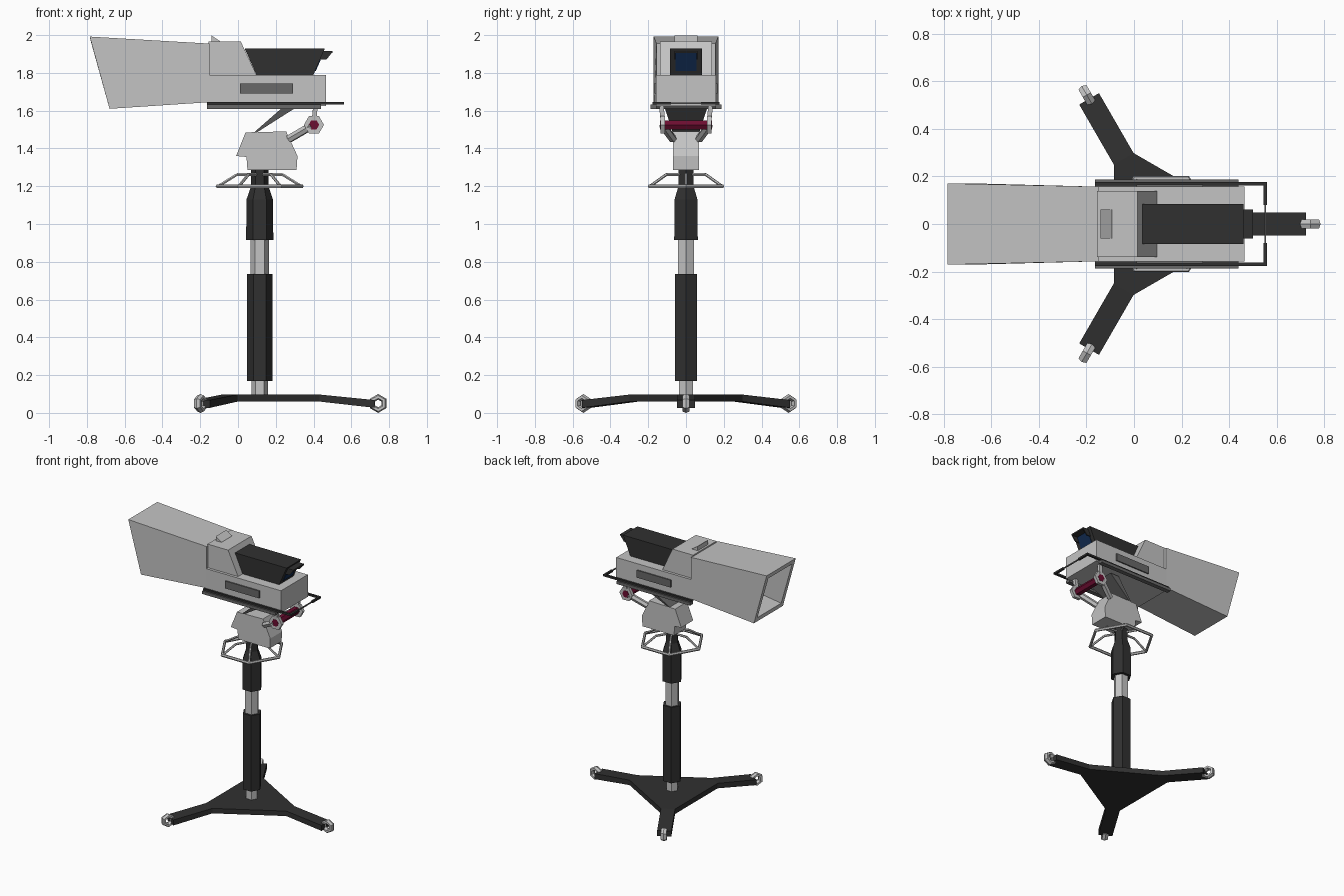
import bpy, bmesh
from math import pi, sin, cos, radians
from mathutils import Vector

cube = bpy.data.objects.get("Cube")
if cube:
    bpy.data.objects.remove(cube, do_unlink=True)


def material(name, r, g, b):
    m = bpy.data.materials.new(name)
    m.use_nodes = True
    m.diffuse_color = (r, g, b, 1)
    m.node_tree.nodes["Principled BSDF"].inputs["Base Color"].default_value = (r, g, b, 1)
    return m


LIGHT = material("light grey", 0.55, 0.55, 0.55)
MID = material("mid grey", 0.14, 0.14, 0.14)
BLACK = material("soft black", 0.03, 0.03, 0.03)
GLASS = material("dark blue glass", 0.006, 0.025, 0.085)
RED = material("dark red", 0.15, 0.004, 0.03)

CX = 0.115  # column axis


def loft(name, loops, mat, caps=(True, True)):
    """Skin a list of equal-length point loops."""
    bm = bmesh.new()
    rings = [[bm.verts.new(p) for p in loop] for loop in loops]
    n = len(rings[0])
    for a, b in zip(rings, rings[1:]):
        for i in range(n):
            j = (i + 1) % n
            bm.faces.new((a[i], a[j], b[j], b[i]))
    if caps[0]:
        bm.faces.new(rings[0])
    if caps[1]:
        bm.faces.new(rings[-1])
    bmesh.ops.recalc_face_normals(bm, faces=bm.faces)
    mesh = bpy.data.meshes.new(name)
    bm.to_mesh(mesh)
    bm.free()
    mesh.materials.append(mat)
    ob = bpy.data.objects.new(name, mesh)
    bpy.context.collection.objects.link(ob)
    return ob


def prism(name, xz, y0, y1, mat):
    return loft(name, [[(x, y, z) for x, z in xz] for y in (y0, y1)], mat)


def box(name, x0, x1, y0, y1, z0, z1, mat):
    return prism(name, [(x0, z0), (x1, z0), (x1, z1), (x0, z1)], y0, y1, mat)


def hex_stack(name, levels, mat):
    """Six-sided column from (height, radius) pairs."""
    loops = [[(CX + r * cos(k * pi / 3), r * sin(k * pi / 3), z) for k in range(6)]
             for z, r in levels]
    return loft(name, loops, mat)


def rod(name, a, b, r, mat, sides=6):
    a, b = Vector(a), Vector(b)
    q = (b - a).to_track_quat('Z', 'Y')
    loops = [[p + q @ Vector((r * cos(k * 2 * pi / sides), r * sin(k * 2 * pi / sides), 0))
              for k in range(sides)] for p in (a, b)]
    return loft(name, loops, mat)


def hex_ring(name, loc, rot, major, minor, mat, stretch=1):
    bpy.ops.mesh.primitive_torus_add(location=loc, rotation=rot, major_segments=6,
                                     minor_segments=6, major_radius=major, minor_radius=minor)
    ob = bpy.context.object
    ob.name = name
    ob.scale.z = stretch
    ob.data.materials.append(mat)


# Base: hub plate, three drooping legs and castors
hub = []
for k in range(3):
    a = k * 2 * pi / 3
    d, s = Vector((cos(a), sin(a), 0)), Vector((-sin(a), cos(a), 0))
    c = Vector((CX, 0, 0))
    hub += [c + d * 0.317 - s * 0.048, c + d * 0.317 + s * 0.048]
    loops = []
    for r, z0, z1 in ((0.317, 0.06, 0.097), (0.608, 0.027, 0.068)):
        loops.append([c + d * r + s * w + Vector((0, 0, z))
                      for w, z in ((-0.048, z0), (0.048, z0), (0.048, z1), (-0.048, z1))])
    loft(f"leg_{k + 1}", loops, BLACK)
    hex_ring(f"castor_{k + 1}", c + d * 0.627 + Vector((0, 0, 0.05)),
             (0, pi / 2, a + pi / 2), 0.035, 0.015, LIGHT, 1.5)
loft("base_hub", [[p + Vector((0, 0, z)) for p in hub] for z in (0.06, 0.097)], BLACK)

# Telescopic column
hex_stack("column_foot", [(0.09, 0.043), (0.175, 0.043)], LIGHT)
hex_stack("column_lower", [(0.17, 0.067), (0.735, 0.067)], BLACK)
hex_stack("column_middle", [(0.73, 0.05), (0.92, 0.05)], LIGHT)
hex_stack("column_upper", [(0.915, 0.072), (1.13, 0.07), (1.2, 0.046), (1.29, 0.046)], BLACK)

# Steering wheel around the column
hex_ring("steering_ring", (CX, 0, 1.2), (0, 0, 0), 0.222, 0.011, LIGHT)
for k in range(6):
    a = k * pi / 3
    pts = [(CX + r * cos(a), r * sin(a), z) for r, z in ((0.04, 1.262), (0.12, 1.262), (0.22, 1.2))]
    rod(f"wheel_spoke_inner_{k + 1}", pts[0], pts[1], 0.008, LIGHT)
    rod(f"wheel_spoke_outer_{k + 1}", pts[1], pts[2], 0.008, LIGHT)

# Pan and tilt head
prism("pan_head", [(0.05, 1.285), (0.31, 1.285), (0.315, 1.36), (0.255, 1.49),
                   (0.04, 1.485), (-0.01, 1.36), (0.045, 1.355)], -0.07, 0.07, LIGHT)
loft("tilt_plate", [[(0.085, w, 1.485), (0.1, w, 1.485), (0.3, w * 1.6, 1.612), (0.23, w * 1.6, 1.612)]
                    for w in (-0.07, 0.07)], MID)
rod("tilt_bar", (0.402, -0.137, 1.525), (0.402, 0.137, 1.525), 0.028, RED)
for side, s in (("left", 1), ("right", -1)):
    rod(f"tilt_joint_{side}", (0.402, s * 0.112, 1.525), (0.402, s * 0.135, 1.525), 0.053, LIGHT)
    rod(f"tilt_arm_{side}", (0.27, s * 0.07, 1.45), (0.39, s * 0.122, 1.52), 0.022, LIGHT)
    rod(f"tilt_strut_{side}", (0.402, s * 0.122, 1.54), (0.41, s * 0.13, 1.625), 0.017, LIGHT, 4)

# Camera body
box("body_lower", -0.155, 0.465, -0.158, 0.158, 1.625, 1.79, LIGHT)
prism("body_upper", [(-0.155, 1.785), (0.1, 1.785), (0.015, 1.965), (-0.155, 1.965)],
      -0.138, 0.138, LIGHT)
prism("top_wedge", [(-0.14, 1.96), (-0.09, 1.96), (-0.095, 1.968), (-0.14, 1.998)],
      -0.062, 0.062, LIGHT)
for side, s in (("left", 1), ("right", -1)):
    box(f"side_panel_{side}", 0.01, 0.29, s * 0.15, s * 0.167, 1.69, 1.745, MID)
    box(f"rail_{side}", -0.165, 0.44, s * 0.155, s * 0.188, 1.61, 1.632, MID)
    box(f"handle_arm_{side}", -0.165, 0.56, s * 0.162, s * 0.177, 1.632, 1.646, BLACK)
    box(f"handle_grip_{side}", 0.545, 0.56, s * 0.08, s * 0.177, 1.632, 1.646, BLACK)
box("handle_middle", 0.549, 0.556, -0.08, 0.08, 1.635, 1.643, MID)


# Lens hood with open slanted mouth and recessed glass
def frame(xt, xb, w, z0, z1):
    return [(xb, -w, z0), (xb, w, z0), (xt, w, z1), (xt, -w, z1)]


recess = frame(-0.56, -0.51, 0.13, 1.675, 1.925)
loft("lens_hood", [frame(-0.15, -0.15, 0.157, 1.645, 1.955), frame(-0.785, -0.68, 0.171, 1.61, 1.992),
                   frame(-0.777, -0.687, 0.14, 1.643, 1.959), recess], LIGHT, (True, False))
loft("lens_glass", [recess, [(x + 0.005, y, z) for x, y, z in recess]], GLASS)

# Viewfinder with screen and shade
prism("viewfinder", [(0.1, 1.785), (0.397, 1.785), (0.46, 1.93), (0.035, 1.93)],
      -0.085, 0.085, BLACK)
prism("viewfinder_screen", [(0.406, 1.81), (0.412, 1.81), (0.454, 1.906), (0.448, 1.906)],
      -0.055, 0.055, GLASS)
box("screen_shade_top", 0.44, 0.5, -0.062, 0.062, 1.906, 1.917, BLACK)
for side, s in (("left", 1), ("right", -1)):
    prism(f"screen_shade_{side}", [(0.43, 1.87), (0.468, 1.87), (0.5, 1.91), (0.445, 1.91)],
          s * 0.055, s * 0.062, BLACK)
